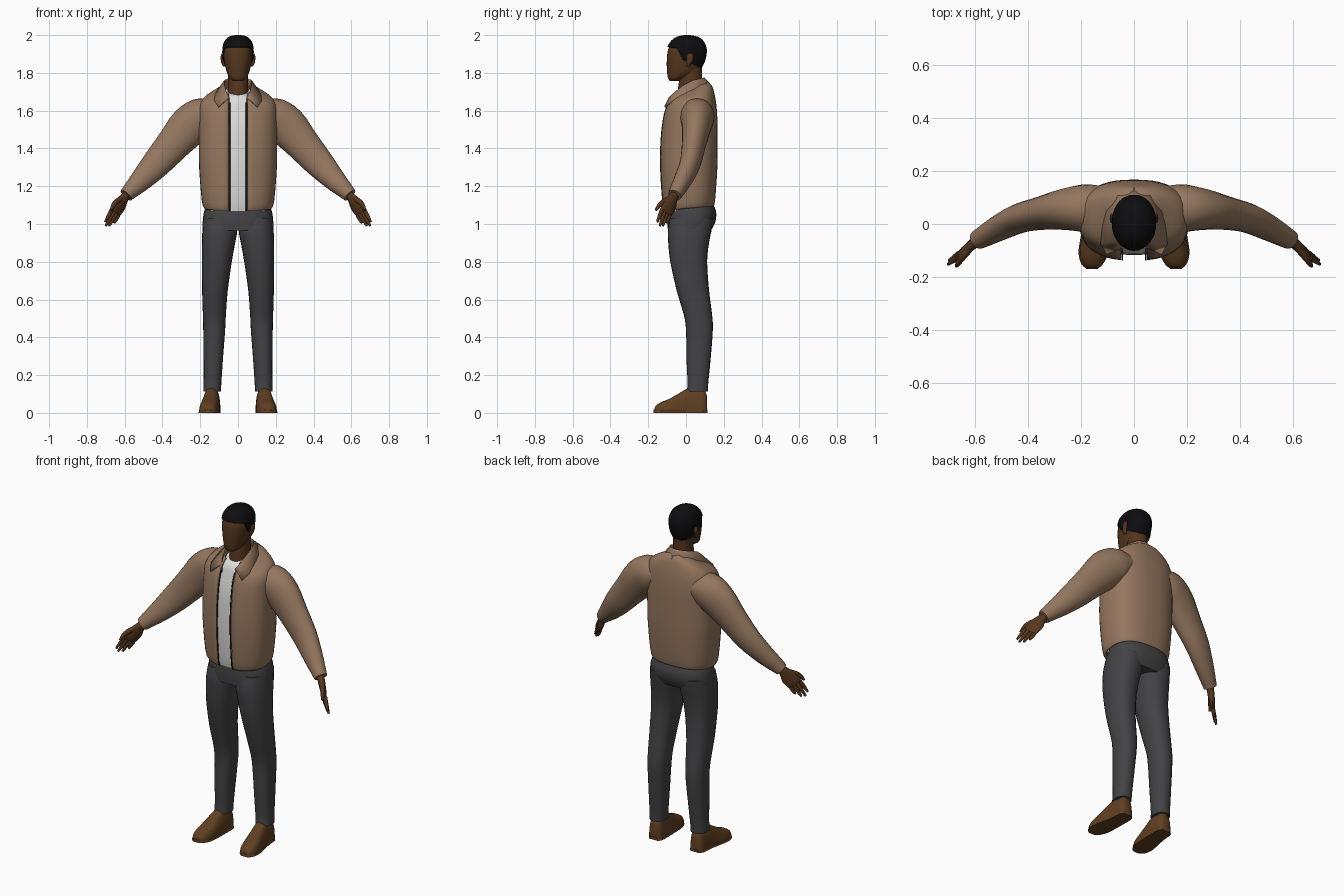
import bpy, bmesh, math
from mathutils import Vector


def material(name, rgb):
    m = bpy.data.materials.new(name)
    m.diffuse_color = (*rgb, 1)
    return m


TAN = material("tan jacket", (0.30, 0.185, 0.115))
WHITE = material("white cotton", (0.72, 0.72, 0.70))
GREY = material("charcoal cloth", (0.056, 0.056, 0.06))
SKIN = material("brown skin", (0.090, 0.037, 0.013))
HAIR = material("black hair", (0.004, 0.004, 0.005))
LEATHER = material("brown leather", (0.115, 0.050, 0.016))
DARK = material("dark zip", (0.03, 0.02, 0.015))


def finish(bm, name, mat, mirror=False, thick=0, angle=50):
    """Turn a bmesh into a smooth shaded object."""
    bmesh.ops.recalc_face_normals(bm, faces=bm.faces[:])
    me = bpy.data.meshes.new(name)
    bm.to_mesh(me)
    bm.free()
    me.materials.append(mat)
    me.polygons.foreach_set("use_smooth", [True] * len(me.polygons))
    me.set_sharp_from_angle(angle=math.radians(angle))
    ob = bpy.data.objects.new(name, me)
    bpy.context.collection.objects.link(ob)
    if thick:
        s = ob.modifiers.new("thickness", 'SOLIDIFY')
        s.thickness, s.offset = thick, -1
    if mirror:
        ob.modifiers.new("mirror", 'MIRROR')
    return ob


def dense(rows, k=3):
    """Catmull-Rom interpolation between rows of numbers."""
    out = []
    for i in range(len(rows) - 1):
        a, b, c, d = (rows[max(0, min(len(rows) - 1, i + j))] for j in (-1, 0, 1, 2))
        for s in range(k):
            t = s / k
            out.append([q + t / 2 * (r - p + t * (2*p - 5*q + 4*r - u + t * (3*(q - r) + u - p)))
                        for p, q, r, u in zip(a, b, c, d)])
    return out + [list(rows[-1])]


def skin_rings(rings, closed=True, caps=True):
    bm = bmesh.new()
    vs = [[bm.verts.new(p) for p in r] for r in rings]
    n = len(vs[0])
    for a, b in zip(vs, vs[1:]):
        for i in range(n if closed else n - 1):
            j = (i + 1) % n
            bm.faces.new((a[i], a[j], b[j], b[i]))
    if caps:
        bm.faces.new(vs[0])
        bm.faces.new(vs[-1])
    return bm


def spow(v, e):
    return math.copysign(abs(v) ** e, v)


def body_rings(rows, p=2.0, n=28, gap=0.0, grow=0.0):
    """Horizontal rings from rows of z, centre x, half width, front y, back y, tilt."""
    rings = []
    for z, cx, rx, y0, y1, tilt in dense(rows):
        rx, cy, ry = rx + grow, (y0 + y1) / 2, (y1 - y0) / 2 + grow
        a0 = math.asin((gap / rx) ** (p / 2)) if gap else 0
        ring = []
        for i in range(n):
            t = a0 + (2 * math.pi - 2 * a0) * i / (n - 1 if gap else n)
            x, y = rx * spow(math.sin(t), 2 / p), -ry * spow(math.cos(t), 2 / p)
            ring.append((cx + x, cy + y, z + tilt * y))
        rings.append(ring)
    return rings


def tube(name, rows, mat, ref=(0, 1, 0), n=16, k=3):
    """Mirrored limb from rows of x, y, z, radius along ref, radius across it."""
    rows = dense(rows, k)
    rings = []
    for i, r in enumerate(rows):
        c = Vector(r[:3])
        t = (Vector(rows[min(i + 1, len(rows) - 1)][:3]) - Vector(rows[max(i - 1, 0)][:3])).normalized()
        side = (Vector(ref) - t * t.dot(Vector(ref))).normalized()
        up = t.cross(side)
        rings.append([c + side * r[3] * math.cos(2 * math.pi * j / n)
                      + up * r[4] * math.sin(2 * math.pi * j / n) for j in range(n)])
    return finish(skin_rings(rings), name, mat, mirror=True)


# Jacket body, open at the front
JACKET = [(1.083, 0, .178, -.115, .148, .10), (1.125, 0, .192, -.126, .155, .08),
          (1.30, 0, .206, -.138, .166, 0), (1.45, 0, .208, -.135, .168, 0),
          (1.56, 0, .208, -.122, .166, 0), (1.625, 0, .204, -.108, .160, .08),
          (1.668, 0, .178, -.096, .150, .2), (1.70, 0, .122, -.085, .135, .32),
          (1.722, 0, .072, -.066, .105, .4)]
bm = skin_rings(body_rings(JACKET, 2.5, 45, gap=.05), closed=False, caps=False)
finish(bm, "jacket_body", TAN, thick=.012)

# Zip tapes along both jacket edges
edge = [r[0] for r in body_rings(JACKET[:7], 2.5, 45, gap=.047, grow=.001)]
inner = [(x - .006, y, z) for x, y, z in edge]
finish(skin_rings([edge, inner], closed=False, caps=False), "zip_tape", DARK, mirror=True, thick=.004)

# Collar folded over the neck opening
fold = [(0, .098, 1.775), (.045, .085, 1.773), (.072, .04, 1.762), (.072, -.01, 1.738),
        (.062, -.06, 1.70), (.046, -.092, 1.668)]
outer = [(0, .138, 1.732), (.07, .118, 1.728), (.108, .05, 1.712), (.120, -.01, 1.69),
         (.127, -.075, 1.655), (.105, -.115, 1.622)]
stand = [(x * .92, y * .92, z - .05) for x, y, z in fold]
bm = skin_rings([stand, fold, outer], closed=False, caps=False)
finish(bm, "collar", TAN, mirror=True, thick=.008)

# Shirt under the jacket
SHIRT = [(1.075, 0, .170, -.098, .150, .06), (1.13, 0, .170, -.108, .138, 0),
         (1.30, 0, .180, -.118, .145, 0), (1.50, 0, .18, -.112, .145, 0),
         (1.62, 0, .165, -.090, .135, .08), (1.675, 0, .110, -.078, .118, .2),
         (1.705, 0, .060, -.062, .09, .35)]
finish(skin_rings(body_rings(SHIRT, 2.4)), "shirt", WHITE)

# Sleeves with cuffs
tube("sleeve", [(.13, .06, 1.585, .085, .075), (.19, .06, 1.565, .090, .105),
                (.26, .055, 1.515, .078, .108), (.34, .042, 1.425, .064, .092),
                (.43, .022, 1.322, .055, .078), (.51, -.015, 1.235, .048, .060),
                (.57, -.048, 1.175, .040, .044), (.592, -.060, 1.152, .036, .038)], TAN, n=20)

# Hands: palm, four fingers and a thumb
ACROSS = (.45, -.62, .55)
tube("palm", [(.575, -.05, 1.17, .024, .022), (.600, -.068, 1.14, .028, .020),
              (.622, -.085, 1.105, .044, .018), (.645, -.103, 1.070, .042, .014),
              (.652, -.108, 1.058, .034, .009)], SKIN, ACROSS)
FINGERS = {"index_finger": ((.667, -.126, 1.078), (.703, -.152, 1.012)),
           "middle_finger": ((.656, -.114, 1.066), (.700, -.138, .990)),
           "ring_finger": ((.645, -.102, 1.054), (.682, -.122, .990)),
           "little_finger": ((.633, -.088, 1.046), (.656, -.102, 1.005))}
for name, (a, b) in FINGERS.items():
    mid = [(p + q) / 2 for p, q in zip(a, b)]
    tube(name, [(*a, .011, .011), (*mid, .0105, .0105), (*b, .006, .006)], SKIN, ACROSS, 8, 2)
tube("thumb", [(.615, -.085, 1.135, .016, .015), (.648, -.125, 1.115, .014, .013),
               (.664, -.146, 1.092, .011, .011), (.672, -.160, 1.072, .006, .006)], SKIN, ACROSS, 10)

# Trousers: seat and two legs
HIPS = [(1.105, 0, .165, -.085, .145, 0), (1.06, 0, .181, -.095, .160, 0),
        (1.01, 0, .187, -.098, .155, 0), (.965, 0, .188, -.096, .132, 0)]
finish(skin_rings(body_rings(HIPS, 2.4)), "trouser_seat", GREY)
LEG = [(1.03, .100, .080, -.085, .145, 0), (.965, .0965, .092, -.096, .135, 0),
       (.90, .103, .088, -.094, .122, 0), (.80, .112, .079, -.083, .112, 0),
       (.65, .122, .068, -.050, .122, 0), (.52, .125, .061, -.012, .138, 0),
       (.44, .126, .058, .000, .142, 0), (.28, .131, .051, .003, .130, 0),
       (.16, .135, .047, .008, .118, 0), (.112, .137, .047, .004, .116, 0)]
finish(skin_rings(body_rings(LEG, 2.3, 24)), "trouser_leg", GREY, mirror=True)


# Shoes with soles, lofted from heel to toe
def shoe(name, rows, n=20):
    rings = []
    for y, cx, w, h in dense(rows):
        arch = [math.pi * i / (n - 1) for i in range(n)]
        rings.append([(cx + w * spow(math.cos(t), .7), y, h * math.sin(t) ** .8 if 0 < i < n - 1 else 0)
                      for i, t in enumerate(arch)])
    finish(skin_rings(rings), name, LEATHER, mirror=True)


shoe("shoe", [(.112, .137, .026, .085), (.095, .137, .040, .125), (.05, .138, .045, .133),
              (.005, .141, .047, .128), (-.04, .146, .050, .102), (-.09, .152, .053, .074),
              (-.13, .156, .048, .058), (-.158, .158, .034, .040), (-.167, .159, .018, .022)])
shoe("sole", [(.114, .137, .028, .018), (.09, .137, .044, .018), (.03, .139, .047, .018),
              (-.06, .149, .055, .018), (-.11, .154, .056, .018), (-.15, .158, .042, .018),
              (-.171, .159, .020, .018)])

# Neck and head
NECK = [(1.64, 0, .062, -.05, .085, 0), (1.70, 0, .055, -.045, .085, 0),
        (1.77, 0, .053, -.035, .085, 0), (1.83, 0, .055, -.03, .085, 0)]
finish(skin_rings(body_rings(NECK)), "neck", SKIN)
HEAD = [(1.758, 0, .026, -.086, -.035, 0), (1.772, 0, .044, -.095, -.005, 0),
        (1.80, 0, .058, -.100, .060, 0), (1.84, 0, .069, -.102, .088, 0),
        (1.88, 0, .076, -.101, .101, 0), (1.92, 0, .077, -.096, .104, 0),
        (1.955, 0, .069, -.080, .092, 0), (1.98, 0, .050, -.053, .068, 0),
        (1.991, 0, .026, -.022, .036, 0), (1.994, 0, .006, .0, .012, 0)]
finish(skin_rings(body_rings(HEAD, 2.15)), "head", SKIN)

# Cropped hair: a slightly larger skull cut along the hairline
bm = skin_rings(body_rings(HEAD, 2.15, 36, grow=.006))
bmesh.ops.translate(bm, vec=(0, 0, .006), verts=bm.verts[:])
CUTS = [(Vector((0, -.09, 1.937)), Vector((0, .15, 1))),
        (Vector((0, .10, 1.818)), Vector((0, .45, 1))),
        (Vector((0, -.022, 1.88)), Vector((0, 1, .5)))]
for co, no in CUTS:
    bmesh.ops.bisect_plane(bm, geom=bm.verts[:] + bm.edges[:] + bm.faces[:], plane_co=co, plane_no=no)


def above(f, k):
    return (f.calc_center_median() - CUTS[k][0]).dot(CUTS[k][1]) > 0


bald = [f for f in bm.faces if not (above(f, 0) or (above(f, 1) and above(f, 2)))]
bmesh.ops.delete(bm, geom=bald, context='FACES')
finish(bm, "hair", HAIR, thick=.008)

# Ears
tube("ear", [(.073, .012, 1.835, .008, .006), (.080, .016, 1.855, .014, .009),
             (.083, .022, 1.885, .019, .009), (.080, .022, 1.902, .010, .006)], SKIN, n=12)
